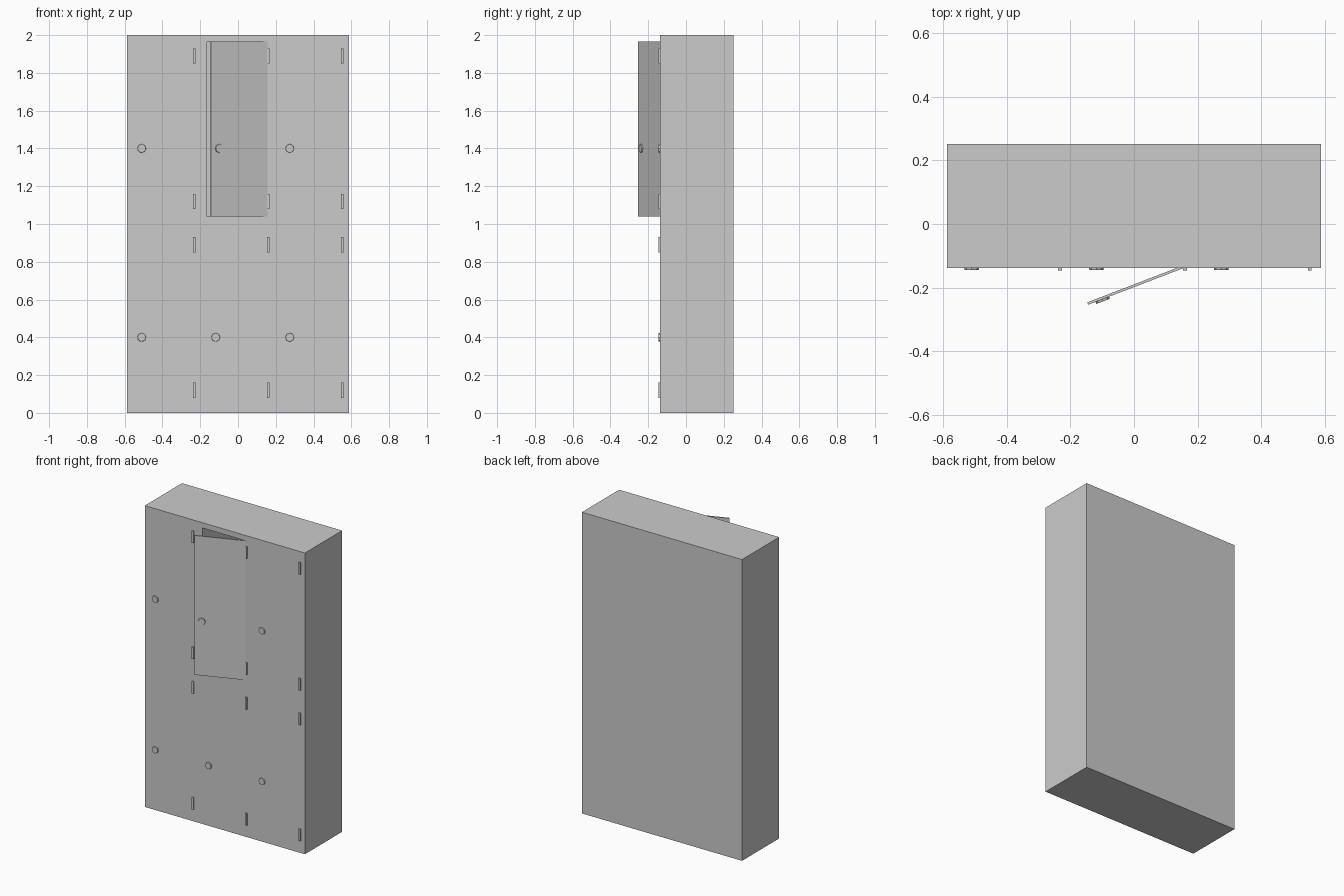
import bpy, bmesh, math
from mathutils import Matrix, Vector

if "Cube" in bpy.data.objects:
    bpy.data.objects.remove(bpy.data.objects["Cube"])

FRONT, BACK = -0.138, 0.252
HALF_W = 0.588
COL = 2 * HALF_W / 3            # locker column pitch
PIVOT = Vector((0.157, FRONT, 0))
SWING = (Matrix.Translation(PIVOT) @ Matrix.Rotation(math.radians(21), 4, 'Z')
         @ Matrix.Translation(-PIVOT))


def finish(name, bm):
    bmesh.ops.recalc_face_normals(bm, faces=bm.faces)
    me = bpy.data.meshes.new(name)
    bm.to_mesh(me)
    bm.free()
    ob = bpy.data.objects.new(name, me)
    bpy.context.collection.objects.link(ob)
    return ob


def box(name, lo, hi, xf=Matrix()):
    lo, hi = Vector(lo), Vector(hi)
    bm = bmesh.new()
    m = Matrix.Translation((lo + hi) / 2) @ Matrix.Diagonal((*(hi - lo), 1))
    bmesh.ops.create_cube(bm, size=1, matrix=xf @ m)
    return finish(name, bm)


def lock(name, x, z, xf=Matrix()):
    bm = bmesh.new()
    m = Matrix.Translation((x, FRONT - 0.002, z)) @ Matrix.Rotation(math.radians(90), 4, 'X')
    bmesh.ops.create_cone(bm, cap_ends=True, segments=8, radius1=0.024,
                          radius2=0.022, depth=0.01, matrix=xf @ m)
    return finish(name, bm)


# cabinet carcass with the one open compartment cut out
body = box("cabinet_body", (-HALF_W, FRONT, 0), (HALF_W, BACK, 2))
cutter = box("compartment_cutter", (-0.165, FRONT - 0.1, 1.04), (0.157, BACK - 0.02, 1.965))
cutter.hide_render = True
mod = body.modifiers.new("compartment", 'BOOLEAN')
mod.operation = 'DIFFERENCE'
mod.solver = 'EXACT'
mod.object = cutter
bpy.context.view_layer.objects.active = body
bpy.ops.object.modifier_apply(modifier=mod.name)
bpy.data.objects.remove(cutter)

# door standing ajar
box("open_door", (-0.165, FRONT, 1.04), (0.157, FRONT + 0.008, 1.965), SWING)

# locks and hinge pairs for the 3 x 2 lockers
for col in range(3):
    cx = (col - 1) * COL
    for row in range(2):
        is_open = col == 1 and row == 1
        lock(f"lock_{col}_{row}", cx - 0.118, 0.4 + row, SWING if is_open else Matrix())
        for i, z in enumerate((0.12 + 0.0 * row, 0.89)):
            box(f"hinge_{col}_{row}_{i}",
                (cx + 0.154, FRONT - 0.008, z + row - 0.04),
                (cx + 0.166, FRONT + 0.005, z + row + 0.04))
